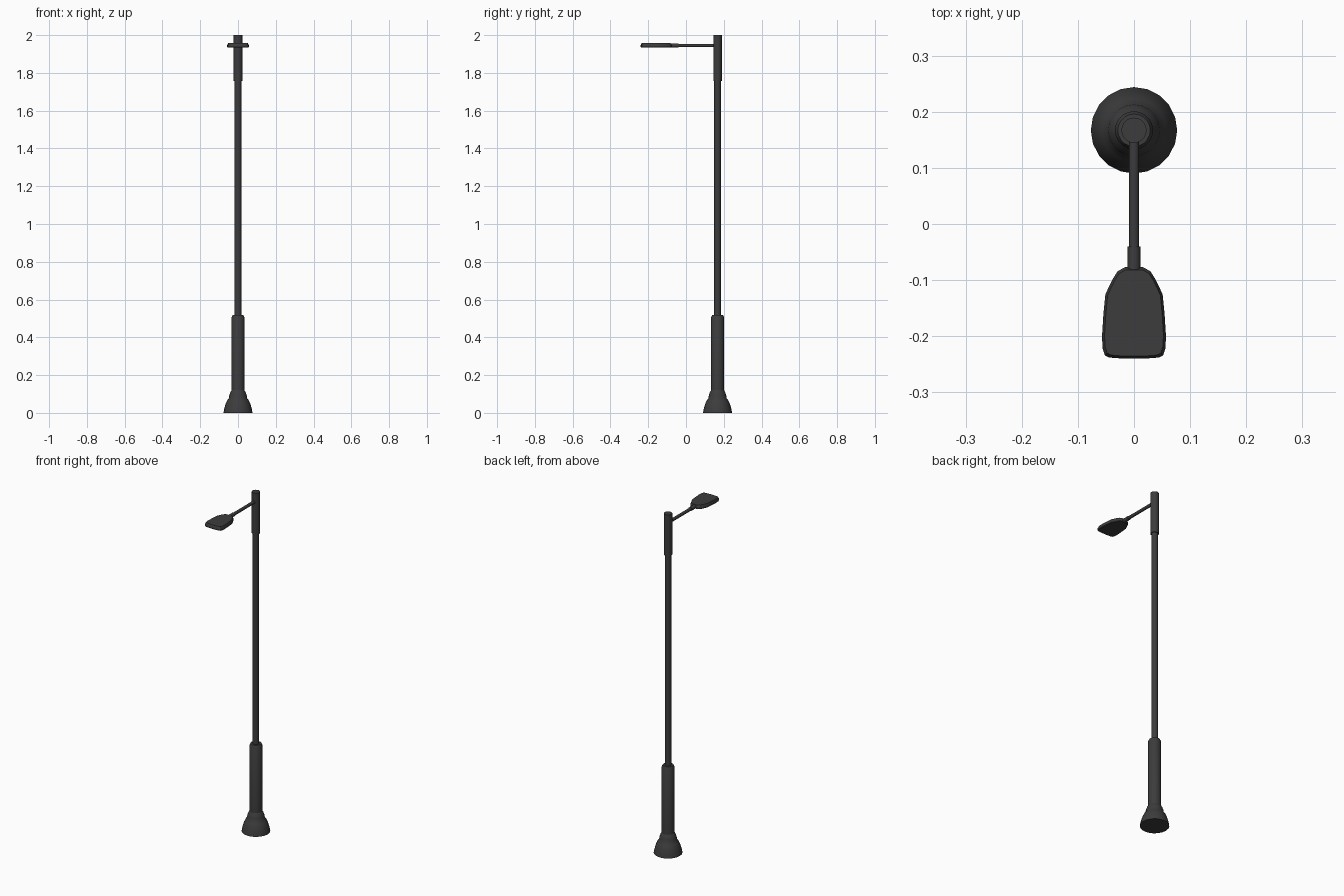
import bpy, bmesh, math
from mathutils import Matrix

if "Cube" in bpy.data.objects:
    bpy.data.objects.remove(bpy.data.objects["Cube"])

POLE_Y = 0.167   # pole axis
ARM_Z = 1.945    # height of arm and lamp head

metal = bpy.data.materials.new("dark grey metal")
metal.diffuse_color = (0.045, 0.045, 0.045, 1)
metal.use_nodes = True
metal.node_tree.nodes["Principled BSDF"].inputs["Base Color"].default_value = metal.diffuse_color


def finish(name, bm, angle=35):
    bmesh.ops.recalc_face_normals(bm, faces=bm.faces)
    me = bpy.data.meshes.new(name)
    bm.to_mesh(me)
    bm.free()
    me.materials.append(metal)
    ob = bpy.data.objects.new(name, me)
    bpy.context.collection.objects.link(ob)
    bpy.ops.object.select_all(action='DESELECT')
    ob.select_set(True)
    bpy.context.view_layer.objects.active = ob
    bpy.ops.object.shade_smooth_by_angle(angle=math.radians(angle))
    return ob


def loft(bm, rings):
    """Bridge equal-length closed rings of points and cap both ends."""
    vs = [[bm.verts.new(p) for p in r] for r in rings]
    n = len(vs[0])
    for a, b in zip(vs, vs[1:]):
        for i in range(n):
            j = (i + 1) % n
            bm.faces.new((a[i], a[j], b[j], b[i]))
    bm.faces.new(vs[0][::-1])
    bm.faces.new(vs[-1])


def turned(name, profile, sides=20, matrix=Matrix.Translation((0, POLE_Y, 0))):
    """Solid of revolution from (radius, height) pairs."""
    bm = bmesh.new()
    loft(bm, [[(r * math.cos(2 * math.pi * i / sides),
                r * math.sin(2 * math.pi * i / sides), z) for i in range(sides)]
              for r, z in profile])
    bm.transform(matrix)
    return finish(name, bm)


# Pole: bell foot, lower column, slim shaft, top sleeve
turned("base_foot", [(0.077, 0), (0.073, 0.022), (0.066, 0.046), (0.057, 0.066),
                     (0.048, 0.078), (0.046, 0.094), (0.041, 0.108), (0.034, 0.12)])
turned("lower_column", [(0.034, 0.11), (0.034, 0.507), (0.029, 0.517)])
turned("shaft", [(0.0175, 0.51), (0.0175, 1.765)])
turned("top_sleeve", [(0.0225, 1.757), (0.0225, 2.0)])

# Horizontal arm and socket, turned along -y
along = Matrix.Translation((0, POLE_Y, ARM_Z)) @ Matrix.Rotation(math.pi / 2, 4, 'X')
turned("arm", [(0.009, 0.01), (0.009, 0.23)], 12, along)
turned("head_socket", [(0.0115, 0.207), (0.0115, 0.26)], 12, along)

# Lamp head: half outline mirrored, lofted with a chamfered upper edge
half = [(0.016, -0.077), (0.029, -0.084), (0.038, -0.098), (0.051, -0.125),
        (0.0545, -0.16), (0.057, -0.2), (0.056, -0.222), (0.052, -0.234),
        (0.044, -0.238), (0.018, -0.24)]
outline = half + [(-x, y) for x, y in reversed(half)]
cy = -0.16


def ring(s, z):
    return [(x * s, cy + (y - cy) * (1 - (1 - s) * 0.7), z) for x, y in outline]


bm = bmesh.new()
loft(bm, [ring(0.95, 1.934), ring(1, 1.937), ring(1, 1.947), ring(0.92, 1.957)])
finish("lamp_head", bm, 25)
